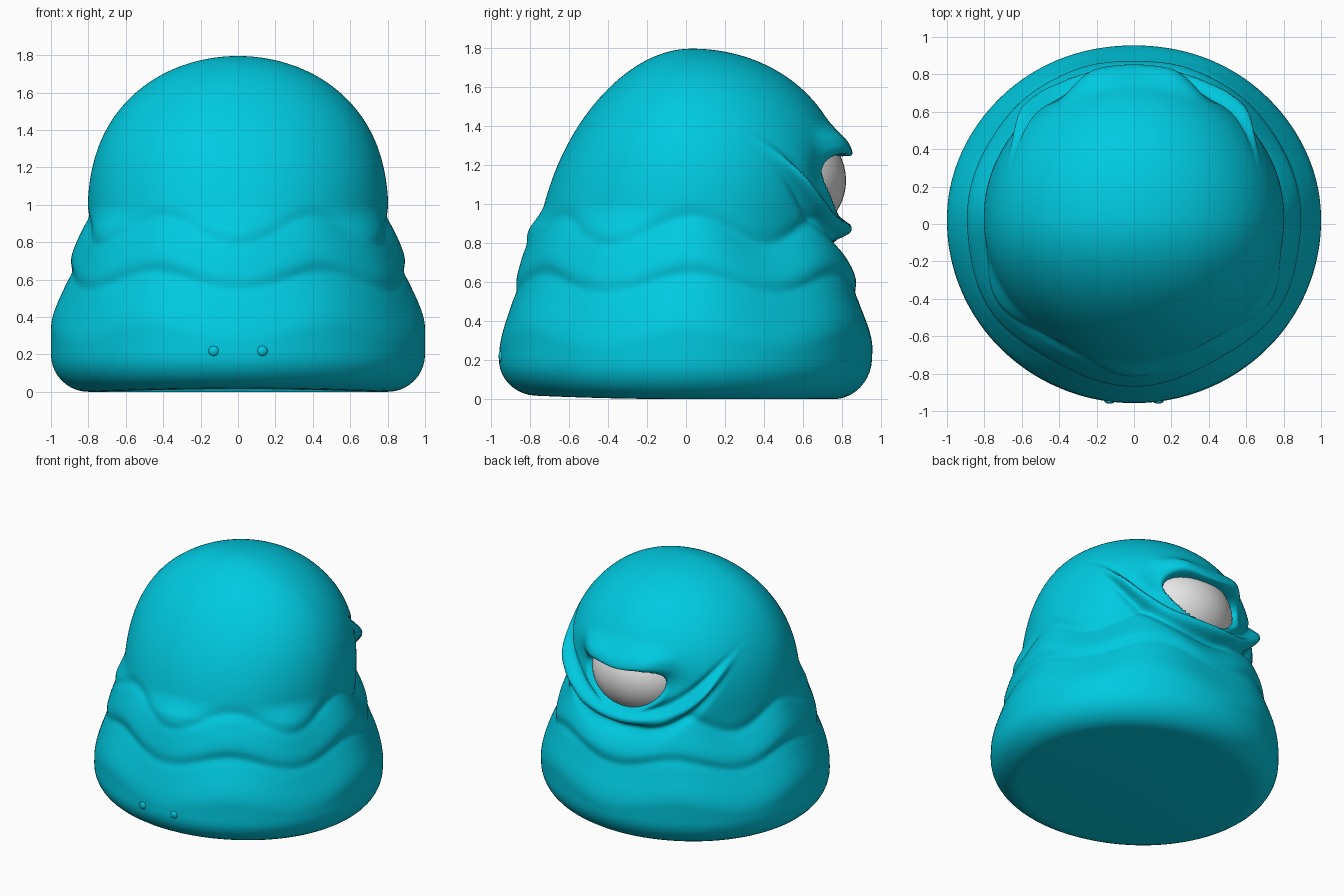
import bpy
import bmesh
from math import sin, cos, pi, sqrt, exp

cube = bpy.data.objects.get("Cube")
if cube:
    bpy.data.objects.remove(cube, do_unlink=True)

HEIGHT = 1.795
SIDES, ROWS, FILLET = 320, 150, 10


def material(name, rgb):
    mat = bpy.data.materials.new(name)
    mat.use_nodes = True
    mat.diffuse_color = (*rgb, 1)
    bsdf = mat.node_tree.nodes["Principled BSDF"]
    bsdf.inputs["Base Color"].default_value = (*rgb, 1)
    bsdf.inputs["Roughness"].default_value = 0.6
    return mat


slime = material("turquoise", (0.0, 0.59, 0.75))
white = material("eye white", (0.8, 0.8, 0.8))


def clamp(t):
    return max(0.0, min(1.0, t))


def smooth(t):
    t = clamp(t)
    return t * t * (3 - 2 * t)


def bump(d, width, power=2):
    return exp(-abs(d / width) ** power)


def swell(below, depth):
    """Soft shoulder of a fold that starts at a crease."""
    t = clamp(below / depth)
    return (1 - (1 - t) ** 2 + smooth(t)) / 2


def body_radius(a, z):
    """Dome with two wavy folds spreading out beneath it."""
    s = clamp((z - 0.9) / (HEIGHT - 0.9))
    r = 0.805 * sqrt(max(0.0, 1 - s ** 2.5))
    wave = cos(6 * a)
    crease_1 = 0.86 + 0.07 * wave
    crease_2 = 0.59 + 0.045 * wave
    # Hanging drips at the front, which fill out the folds below them
    drip = (1 - wave) / 2 * smooth(0.3 - sin(a))
    r += 0.07 * drip * smooth((1.0 - z) / 0.2)
    r += (0.09 - 0.035 * drip) * swell(crease_1 - z, 0.25)
    r += (0.105 - 0.035 * drip) * swell(crease_2 - z, 0.30)
    r -= 0.008 * bump(z - crease_1 - 0.01, 0.04)
    r -= 0.008 * bump(z - crease_2 - 0.01, 0.04)
    return r


def face_relief(x, z):
    """Outward offset and downward droop of lids, brow, socket and cheek."""
    q = sqrt((x / 0.325) ** 2 + ((z - 1.10 - 0.5 * x * x) / 0.165) ** 2)
    out = -0.15 * smooth((1.08 - q) / 0.16)
    # Brow with a drooping middle
    brow = bump(z - 1.33 + 0.25 * x * x, 0.07, 3) * smooth((0.42 - abs(x)) / 0.25)
    # Pouch under the eye, running into the cheek fold
    fold = z - (0.87 + 0.3 * x * x + 1.6 * x ** 4)
    ends = smooth((0.68 - abs(x)) / 0.14)
    out += 0.075 * brow
    out += 0.065 * bump(fold, 0.045, 3) * ends
    out -= 0.025 * bump(fold + 0.085, 0.045) * ends
    out -= 0.020 * bump(fold - 0.08, 0.035) * ends * smooth((q - 1.1) / 0.2)
    # Hollow beside each eye corner
    out -= 0.03 * bump(abs(x) - 0.38, 0.10) * bump(z - 1.16, 0.11)
    droop = 0.05 * brow * bump(x, 0.17)
    return out, droop


def surface(a, z):
    r = body_radius(a, z)
    if z < 0.2:
        r -= 0.2 * (1 - sqrt(max(0.0, 1 - (1 - z / 0.2) ** 2)))
    x = r * cos(a)
    if sin(a) < 0:
        y = r * sin(a) * min(0.975, 0.94 - 0.29 * (z - 1))
    else:
        y = r * sin(a) * (0.935 + 0.075 * smooth((z - 0.8) / 0.6)
                          + 0.02 * bump(z - 0.64, 0.1))
    y += 0.03 * smooth((z + 0.3) / 0.9)
    if y > 0.2 and 0.6 < z < 1.6:
        out, droop = face_relief(x, z)
        x += out * cos(a)
        y += out * sin(a)
        z -= droop
    # Slightly lifted front hem
    z += 0.03 * max(0.0, -y) ** 2 * clamp(1 - z / 0.3)
    return x, y, z


def make_object(name, bm, mat):
    bmesh.ops.recalc_face_normals(bm, faces=bm.faces)
    mesh = bpy.data.meshes.new(name)
    bm.to_mesh(mesh)
    bm.free()
    obj = bpy.data.objects.new(name, mesh)
    bpy.context.collection.objects.link(obj)
    mesh.materials.append(mat)
    mesh.polygons.foreach_set("use_smooth", [True] * len(mesh.polygons))


def ellipsoid(name, centre, size, mat, segments):
    bm = bmesh.new()
    bmesh.ops.create_uvsphere(bm, u_segments=segments, v_segments=segments // 2, radius=1)
    bmesh.ops.scale(bm, vec=size, verts=bm.verts)
    bmesh.ops.translate(bm, vec=centre, verts=bm.verts)
    make_object(name, bm, mat)


# Body: rings from the rounded hem up to the crown
levels = [0.2 * (1 - cos(i / FILLET * pi / 2)) for i in range(FILLET)]
start = 0.2 / HEIGHT
for i in range(ROWS):
    t = i / ROWS
    levels.append(HEIGHT * (start + (1 - start) * sin(t * pi / 2)))
bm = bmesh.new()
rings = []
for z in levels:
    rings.append([bm.verts.new(surface(2 * pi * k / SIDES, z)) for k in range(SIDES)])
for low, high in zip(rings, rings[1:]):
    for k in range(SIDES):
        n = (k + 1) % SIDES
        bm.faces.new((low[k], low[n], high[n], high[k]))
for ring, tip in ((rings[0], (0, 0, 0.02)), (rings[-1], (0, 0.03, HEIGHT))):
    centre = bm.verts.new(tip)
    for k in range(SIDES):
        bm.faces.new((ring[k], ring[(k + 1) % SIDES], centre))
make_object("body", bm, slime)

# Single wide eye
ellipsoid("eye", (0, 0.5, 1.12), (0.37, 0.32, 0.30), white, 48)

# Pair of tiny nubs low on the hem
for side, turn in (("left", 0.13), ("right", -0.13)):
    ellipsoid(side + "_nub", surface(turn - pi / 2, 0.21), (0.03, 0.012, 0.028), slime, 8)
